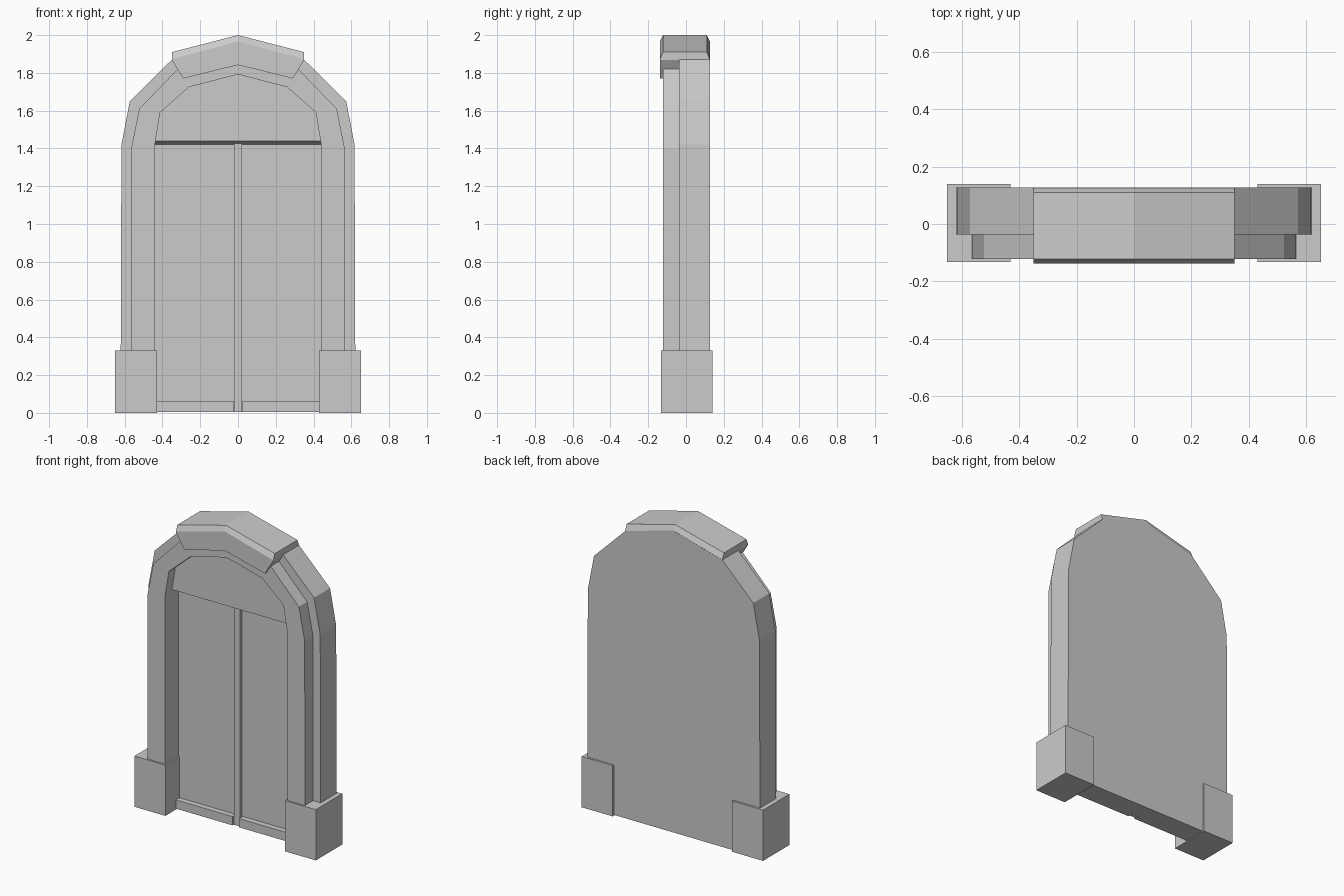
import bpy, bmesh

if "Cube" in bpy.data.objects:
    bpy.data.objects.remove(bpy.data.objects["Cube"])


def loft(name, sections):
    """Solid through matching (x, z) outlines placed at successive y depths."""
    bm = bmesh.new()
    rings = [[bm.verts.new((x, y, z)) for x, z in pts] for y, pts in sections]
    n = len(rings[0])
    for a, b in zip(rings, rings[1:]):
        for i in range(n):
            j = (i + 1) % n
            bm.faces.new((a[i], a[j], b[j], b[i]))
    bm.faces.new(rings[0])
    bm.faces.new(rings[-1])
    bmesh.ops.recalc_face_normals(bm, faces=bm.faces)
    me = bpy.data.meshes.new(name)
    bm.to_mesh(me)
    bm.free()
    ob = bpy.data.objects.new(name, me)
    bpy.context.collection.objects.link(ob)
    return ob


def arch(half):
    """Mirror a right-hand outline (bottom to apex) into a full arch."""
    return half + [(-x, z) for x, z in reversed(half[:-1])]


def box(name, x0, x1, y0, y1, z0, z1):
    pts = [(x0, z0), (x1, z0), (x1, z1), (x0, z1)]
    return loft(name, [(y0, pts), (y1, pts)])


outer = arch([(0.622, 0.005), (0.617, 1.42), (0.573, 1.65), (0.35, 1.87), (0, 1.965)])
middle = arch([(0.567, 0.005), (0.565, 1.40), (0.523, 1.61), (0.32, 1.82), (0, 1.90)])
inner = arch([(0.44, 0.005), (0.44, 1.42), (0.412, 1.59), (0.26, 1.725), (0, 1.792)])
DOOR_Y = 0.015

# Back slab, whose front face is the door surface
loft("door_slab", [(DOOR_Y, outer), (0.127, outer)])

# Two stepped frame layers around the opening
for name, outline, y0, y1 in (("outer_frame", outer, -0.037, DOOR_Y),
                              ("inner_frame", middle, -0.122, -0.037)):
    ring = outline + inner[::-1]
    loft(name, [(y0, ring), (y1, ring)])

# Panel above the doors, with a sloping underside
top = inner[2:-2]
loft("transom_panel", [(-0.055, [(-0.44, 1.44), (0.44, 1.44)] + top),
                       (DOOR_Y, [(-0.44, 1.42), (0.44, 1.42)] + top)])

# Centre strip and kick plates
box("centre_strip", -0.02, 0.02, -0.01, DOOR_Y, 0.005, 1.425)
for s in (-1, 1):
    box("kick_plate", s * 0.024, s * 0.44, -0.022, DOOR_Y, 0.005, 0.062)
    # Base blocks
    box("base_block", s * 0.43, s * 0.652, -0.132, 0.14, 0, 0.33)


# Gabled capstone with chamfered front and back edges
def cap(side, apex):
    return [(0, 1.842), (0.29, 1.77), (0.35, side - 0.0), (0, apex),
            (-0.35, side), (-0.29, 1.77)]


def cap_section(eave, apex):
    return [(0, 1.842), (0.29, 1.77), (0.35, 1.868), (0.35, eave), (0, apex),
            (-0.35, eave), (-0.35, 1.868), (-0.29, 1.77)]


loft("capstone", [(-0.138, cap_section(1.872, 1.967)), (-0.122, cap_section(1.91, 2.0)),
                  (0.11, cap_section(1.91, 2.0)), (0.126, cap_section(1.872, 1.967))])
